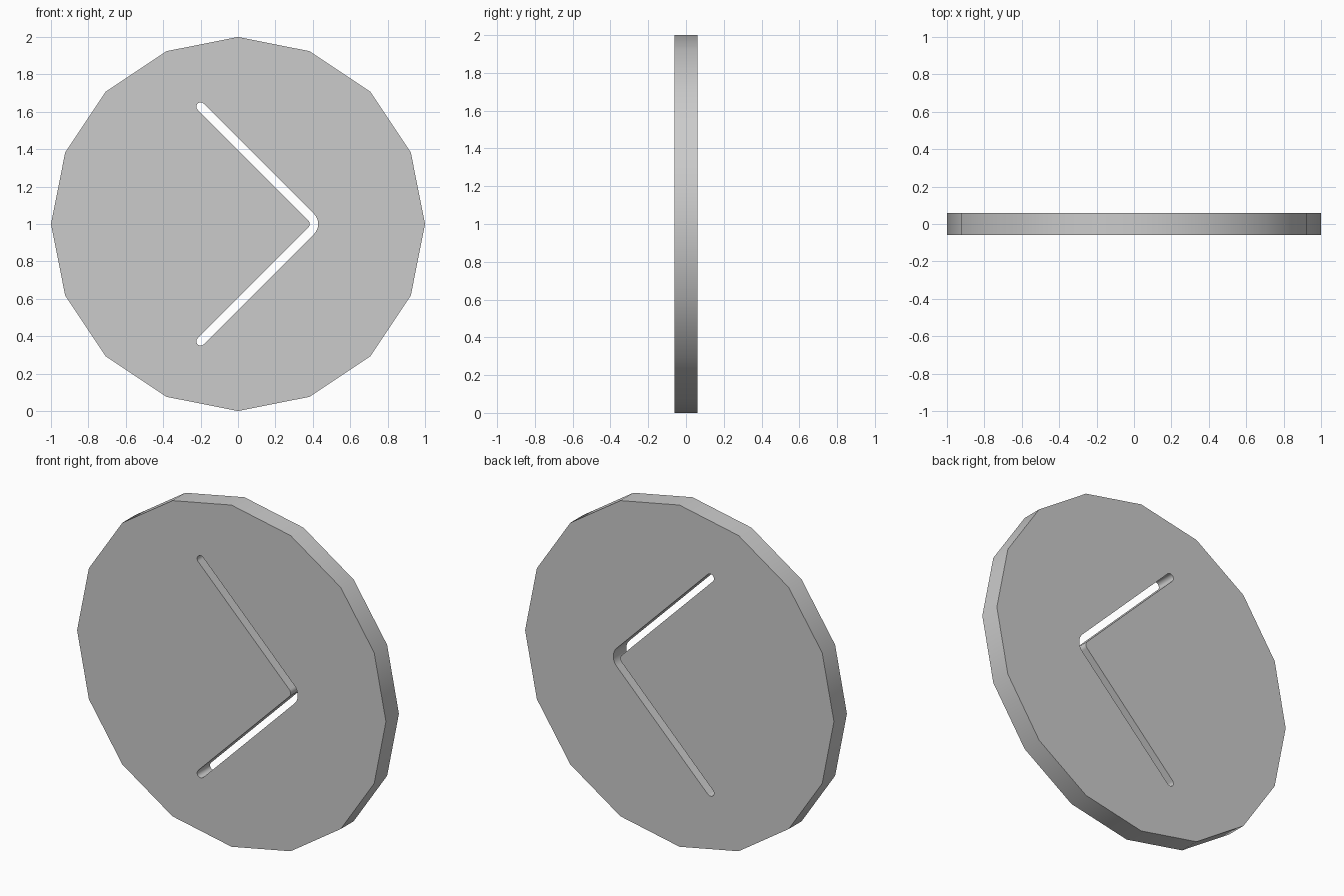
import bpy, bmesh, math

if "Cube" in bpy.data.objects:
    bpy.data.objects.remove(bpy.data.objects["Cube"])

R, HALF = 1.0, 0.06        # disc radius, half thickness
W = 0.023                  # half width of the slot
END = (-0.20, 0.6275)      # upper slot end centre, relative to disc centre
BEND, BEND_R = 0.354, 0.052  # bend centre x and centreline radius


def arc(cx, cy, r, a0, a1, n):
    return [(cx + r * math.cos(math.radians(a0 + (a1 - a0) * i / n)),
             cy + r * math.sin(math.radians(a0 + (a1 - a0) * i / n)))
            for i in range(n + 1)]


# outlines: 16-sided rim and chevron slot with rounded ends and bend
rim = arc(0, 0, R, 0, 360, 16)[:-1]
slot = (arc(BEND, 0, BEND_R + W, -45, 45, 8)
        + arc(*END, W, 45, 225, 8)
        + arc(BEND, 0, BEND_R - W, 45, -45, 8)
        + arc(END[0], -END[1], W, -225, -45, 8))

# filled, extruded profile
curve = bpy.data.curves.new("dial_profile", 'CURVE')
curve.dimensions = '2D'
curve.fill_mode = 'BOTH'
curve.extrude = HALF
for pts in (rim, slot):
    s = curve.splines.new('POLY')
    s.points.add(len(pts) - 1)
    for p, (x, y) in zip(s.points, pts):
        p.co = (x, y, 0, 1)
    s.use_cyclic_u = True

disc = bpy.data.objects.new("slotted_disc", curve)
bpy.context.collection.objects.link(disc)
disc.rotation_euler = (math.pi / 2, 0, 0)
disc.location = (0, 0, R)
bpy.context.view_layer.objects.active = disc
disc.select_set(True)
bpy.ops.object.convert(target='MESH')
bpy.ops.object.transform_apply(location=True, rotation=True, scale=True)

# weld caps to walls
bm = bmesh.new()
bm.from_mesh(disc.data)
bmesh.ops.remove_doubles(bm, verts=bm.verts, dist=0.0005)
bmesh.ops.recalc_face_normals(bm, faces=bm.faces)
bm.to_mesh(disc.data)
bm.free()
bpy.ops.object.shade_smooth_by_angle(angle=math.radians(30))
